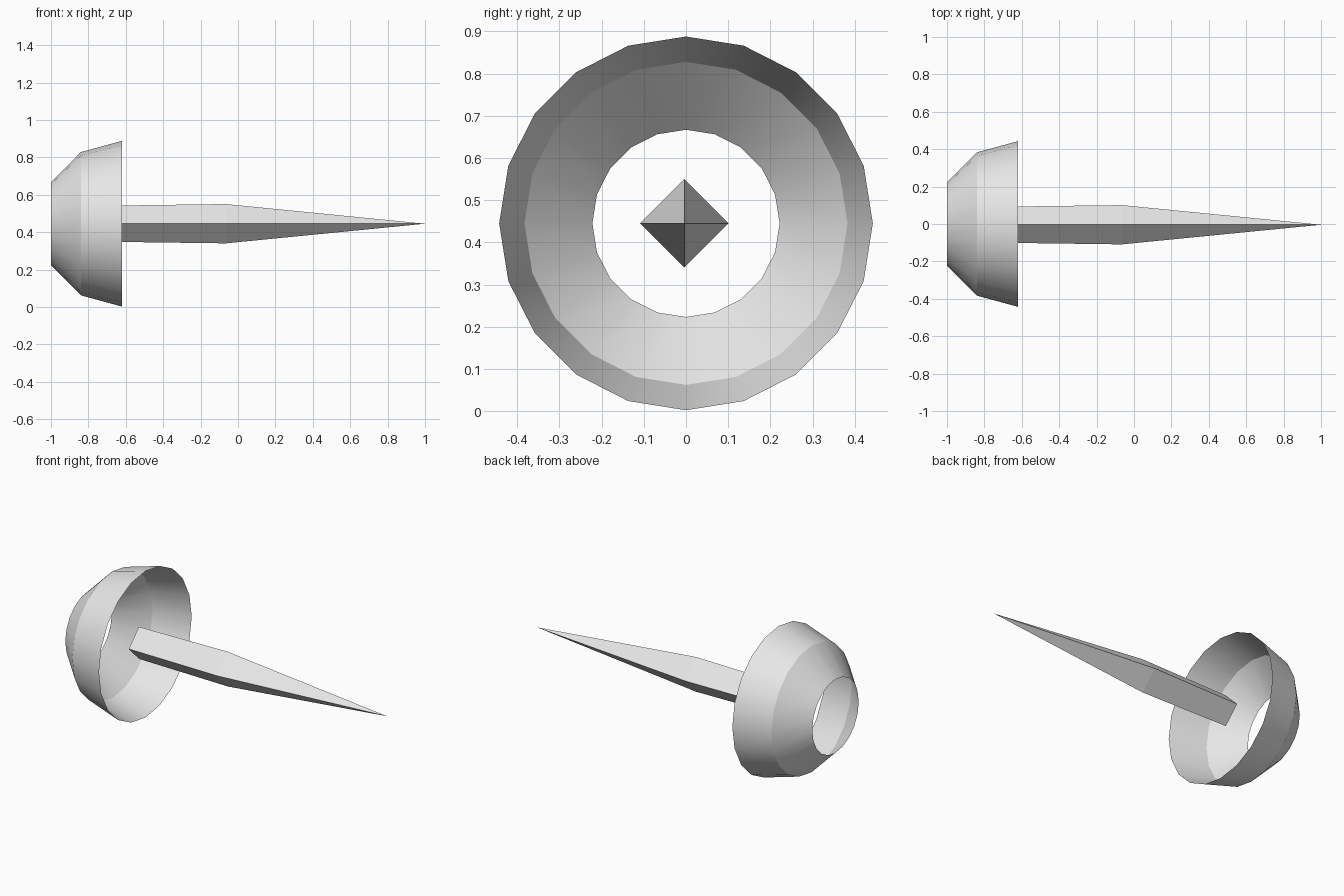
import bpy, bmesh, math

cube = bpy.data.objects.get("Cube")
if cube:
    bpy.data.objects.remove(cube, do_unlink=True)

AXIS_Z = 0.445  # height of the shared axis

# Plain grey material
grey = bpy.data.materials.new("light_grey")
grey.use_nodes = True
grey.diffuse_color = (0.8, 0.8, 0.8, 1)
grey.node_tree.nodes["Principled BSDF"].inputs["Base Color"].default_value = (0.8, 0.8, 0.8, 1)


def lathe_x(name, profile, sides, y=0.0, cap=False):
    """Sweep (x, radius) points around the x axis; a zero radius makes a tip."""
    bm = bmesh.new()
    rings = []
    for x, r in profile:
        count = sides if r > 0 else 1
        angles = [2 * math.pi * i / sides for i in range(count)]
        rings.append([bm.verts.new((x, y + r * math.sin(a), AXIS_Z + r * math.cos(a)))
                      for a in angles])
    for a, b in zip(rings, rings[1:]):
        for i in range(sides):
            j = (i + 1) % sides
            if len(b) == 1:
                bm.faces.new((a[i], a[j], b[0]))
            else:
                bm.faces.new((a[i], a[j], b[j], b[i]))
    if cap:
        bm.faces.new(rings[0])
    # Turn every face away from the axis, and the cap to the rear
    bm.normal_update()
    for f in bm.faces:
        c = f.calc_center_median()
        out = f.normal.y * (c.y - y) + f.normal.z * (c.z - AXIS_Z)
        if out < -1e-6 or (abs(out) <= 1e-6 and f.normal.x > 0):
            f.normal_flip()
    mesh = bpy.data.meshes.new(name)
    bm.to_mesh(mesh)
    bm.free()
    mesh.materials.append(grey)
    obj = bpy.data.objects.new(name, mesh)
    bpy.context.collection.objects.link(obj)
    return obj


# Open flared collar, a thin shell with a crisp ridge
collar = lathe_x("collar", [(-1, 0.222), (-0.84, 0.383), (-0.62, 0.443)], 20)
bpy.ops.object.select_all(action="DESELECT")
collar.select_set(True)
bpy.context.view_layer.objects.active = collar
bpy.ops.object.shade_smooth_by_angle(angle=math.radians(24))

# Four-sided spike tapering to a point
lathe_x("spike", [(-0.66, 0.097), (-0.065, 0.105), (1, 0)], 4, y=-0.004, cap=True)
